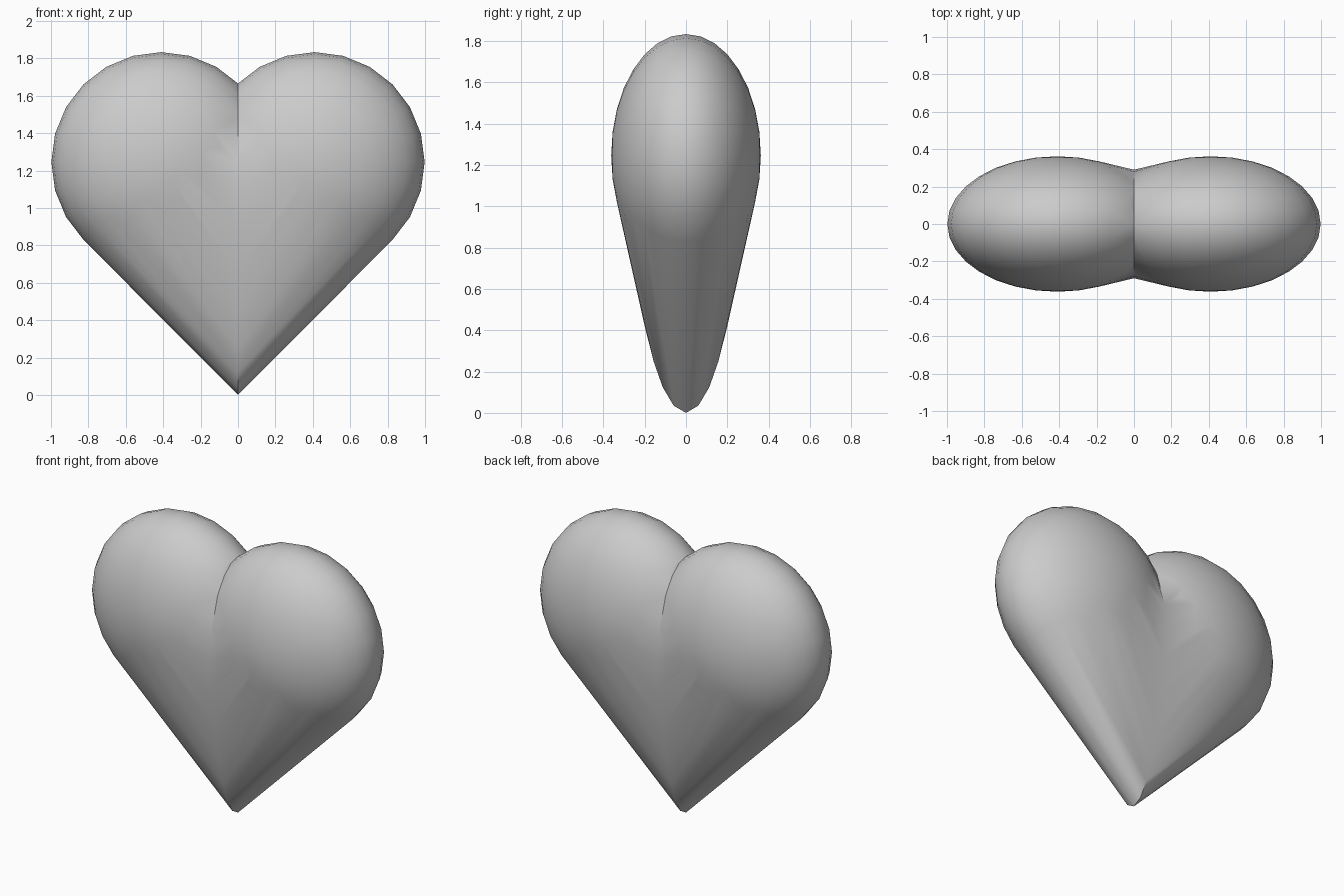
import bpy, bmesh
from mathutils import Matrix

cube = bpy.data.objects.get("Cube")
if cube:
    bpy.data.objects.remove(cube, do_unlink=True)

grey = bpy.data.materials.new("soft_grey")
grey.use_nodes = True
color = (0.6, 0.6, 0.6, 1)
grey.diffuse_color = color
grey.node_tree.nodes["Principled BSDF"].inputs["Base Color"].default_value = color

LOBE = (0.41, 0, 1.245)
RADII = (0.588, 0.362, 0.588)
# Half thickness and height along the centre plane, from tip to valley
SPINE = [(0, 0), (0.06, 0.035), (0.113, 0.125), (0.157, 0.25), (0.2, 0.42),
         (0.243, 0.65), (0.278, 0.9), (0.29, 1.1), (0.28, 1.25)]

bm = bmesh.new()

# Left lobe: flattened ball with its poles front and back, cut at the centre plane
bmesh.ops.create_uvsphere(bm, u_segments=24, v_segments=16, radius=1)
bmesh.ops.transform(bm, verts=bm.verts, matrix=Matrix.Translation(LOBE)
                    @ Matrix.Diagonal((*RADII, 1)) @ Matrix.Rotation(1.5707963, 4, "X"))
bmesh.ops.bisect_plane(bm, geom=bm.verts[:] + bm.edges[:] + bm.faces[:], dist=1e-5,
                       plane_co=(0, 0, 0), plane_no=(1, 0, 0), clear_inner=True)

# Stretch a skin from the lobe down to the rounded tip
bmesh.ops.delete(bm, geom=bm.faces[:] + bm.edges[:], context="EDGES_FACES")
for y, z in SPINE:
    for side in ((1, -1) if y else (1,)):
        bm.verts.new((0, side * y, z))
bmesh.ops.convex_hull(bm, input=bm.verts[:])
bmesh.ops.delete(bm, geom=[v for v in bm.verts if not v.link_faces], context="VERTS")

# Open the centre plane so that the halves join
inner = [f for f in bm.faces if all(abs(v.co.x) < 1e-4 for v in f.verts)]
bmesh.ops.delete(bm, geom=inner, context="FACES")
bmesh.ops.recalc_face_normals(bm, faces=bm.faces)

# Right half
bmesh.ops.mirror(bm, geom=bm.verts[:] + bm.edges[:] + bm.faces[:],
                 axis="X", merge_dist=0.0005)
bmesh.ops.recalc_face_normals(bm, faces=bm.faces)

mesh = bpy.data.meshes.new("heart")
bm.to_mesh(mesh)
bm.free()
mesh.materials.append(grey)
heart = bpy.data.objects.new("heart", mesh)
bpy.context.collection.objects.link(heart)
bpy.ops.object.select_all(action="DESELECT")
heart.select_set(True)
bpy.context.view_layer.objects.active = heart
bpy.ops.object.shade_smooth_by_angle(angle=0.6)
